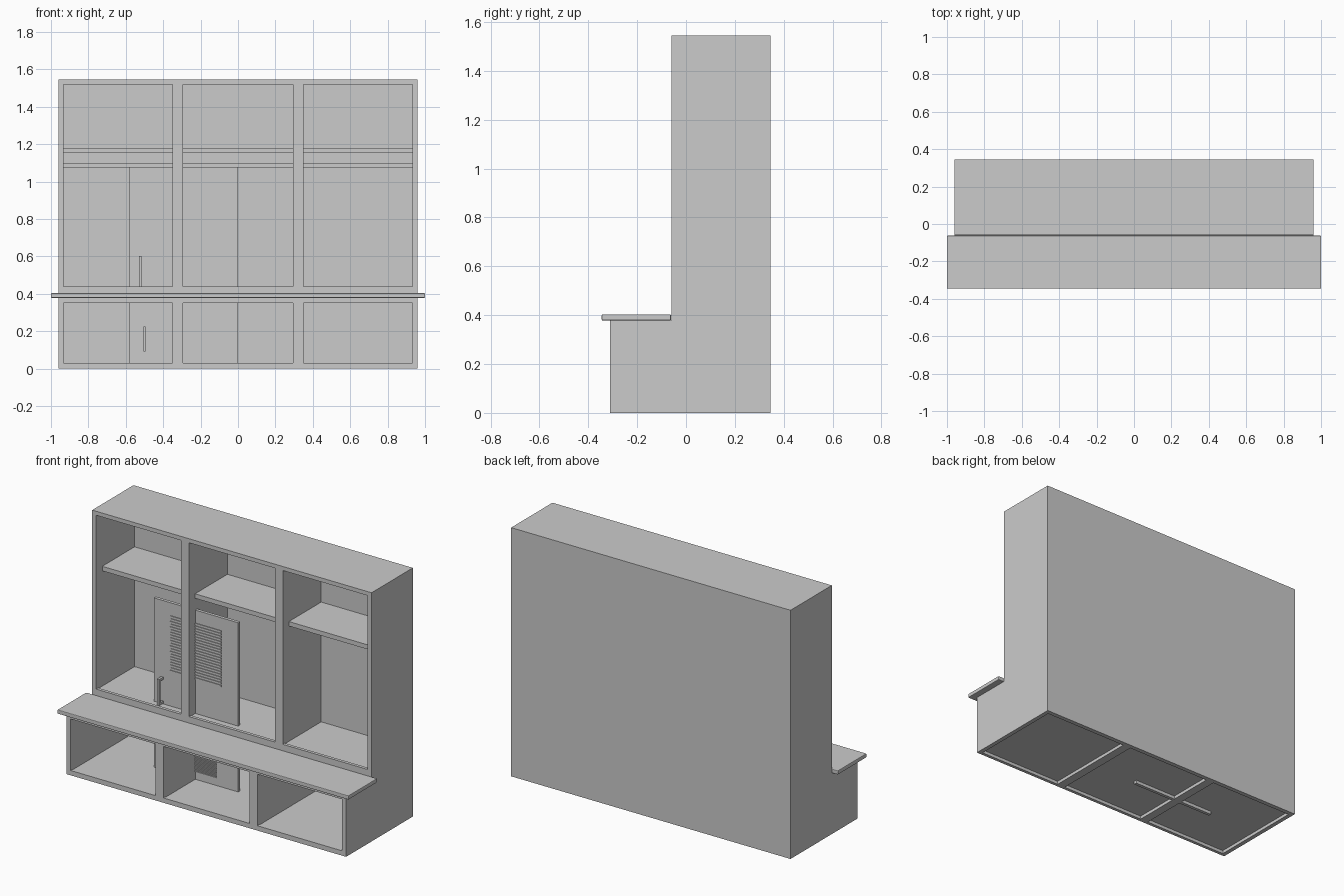
import bpy, bmesh

if "Cube" in bpy.data.objects:
    bpy.data.objects.remove(bpy.data.objects["Cube"])

W, BACK, TOP = 0.96, 0.345, 1.545
T = 0.027


def finish(name, bm, bevel=0):
    bmesh.ops.recalc_face_normals(bm, faces=bm.faces)
    me = bpy.data.meshes.new(name)
    bm.to_mesh(me)
    bm.free()
    ob = bpy.data.objects.new(name, me)
    bpy.context.collection.objects.link(ob)
    if bevel:
        m = ob.modifiers.new("bevel", 'BEVEL')
        m.width = bevel
        m.segments = 2
    return ob


def add_box(bm, x0, x1, y0, y1, z0, z1):
    vs = bmesh.ops.create_cube(bm, size=1)["verts"]
    for v in vs:
        v.co = ((x0 + x1) / 2 + v.co.x * (x1 - x0),
                (y0 + y1) / 2 + v.co.y * (y1 - y0),
                (z0 + z1) / 2 + v.co.z * (z1 - z0))


def box(name, *dims, bevel=0):
    bm = bmesh.new()
    add_box(bm, *dims)
    return finish(name, bm, bevel)


def upright(name, x0, x1, back):
    # stepped side outline, extruded along x
    pts = [(-0.31, 0), (back, 0), (back, TOP), (-0.06, TOP), (-0.06, 0.378), (-0.31, 0.378)]
    bm = bmesh.new()
    f = bm.faces.new([bm.verts.new((x0, y, z)) for y, z in pts])
    r = bmesh.ops.extrude_face_region(bm, geom=[f])
    vs = [g for g in r["geom"] if isinstance(g, bmesh.types.BMVert)]
    bmesh.ops.translate(bm, verts=vs, vec=(x1 - x0, 0, 0))
    return finish(name, bm)


# stepped sides and dividers
upright("left_side", -W, -W + T, BACK)
upright("right_side", W - T, W, BACK)
upright("left_divider", -0.35, -0.295, 0.317)
upright("right_divider", 0.295, 0.35, 0.317)

# back panel, roof and bench seat
box("back_panel", -W + T, W - T, 0.317, BACK, 0, TOP)
box("roof", -W + T, W - T, -0.06, 0.317, 1.52, TOP)
box("bench_seat", -1, 1, -0.345, -0.062, 0.378, 0.403, bevel=0.004)

# panels, rails, shelf and hook rail in each of the three bays
bays = {"left": (-W + T, -0.35), "middle": (-0.295, 0.295), "right": (0.35, W - T)}
for side, (a, b) in bays.items():
    box(side + "_bottom_rail", a, b, -0.31, -0.29, 0, 0.03)
    box(side + "_bottom_panel", a, b, -0.29, 0.317, 0.02, 0.027)
    box(side + "_bench_ceiling", a, b, -0.31, 0.317, 0.35, 0.378)
    box(side + "_upper_rail", a, b, -0.06, -0.04, 0.378, 0.44)
    box(side + "_upper_floor", a, b, -0.04, 0.317, 0.41, 0.436)
    box(side + "_shelf", a, b, 0.0, 0.317, 1.152, 1.18)
    box(side + "_hook_rail", a, b, 0.297, 0.317, 1.073, 1.10)

# door standing inside the cabinet
box("door_panel", -0.58, 0.0, 0.002, 0.022, 0, 1.078)


def grille(name, x0, x1, z0, z1, count):
    bm = bmesh.new()
    step = (z1 - z0) / count
    for i in range(count):
        z = z0 + i * step
        add_box(bm, x0, x1, -0.002, 0.004, z, z + step * 0.6)
    finish(name, bm)


# slatted vents on the door
grille("upper_vent", -0.465, -0.115, 0.65, 1.005, 21)
grille("lower_vent", -0.447, -0.15, 0.073, 0.237, 20)


def handle(name, x0, x1, z0, z1, reach):
    bm = bmesh.new()
    t = x1 - x0
    add_box(bm, x0, x1, -reach, -reach + t, z0, z1)
    for z in (z0, z1 - t):
        add_box(bm, x0, x1, -reach + t, 0.002, z, z + t)
    finish(name, bm)


# door handles
handle("upper_handle", -0.53, -0.515, 0.44, 0.603, 0.04)
handle("lower_handle", -0.505, -0.495, 0.092, 0.225, 0.02)
